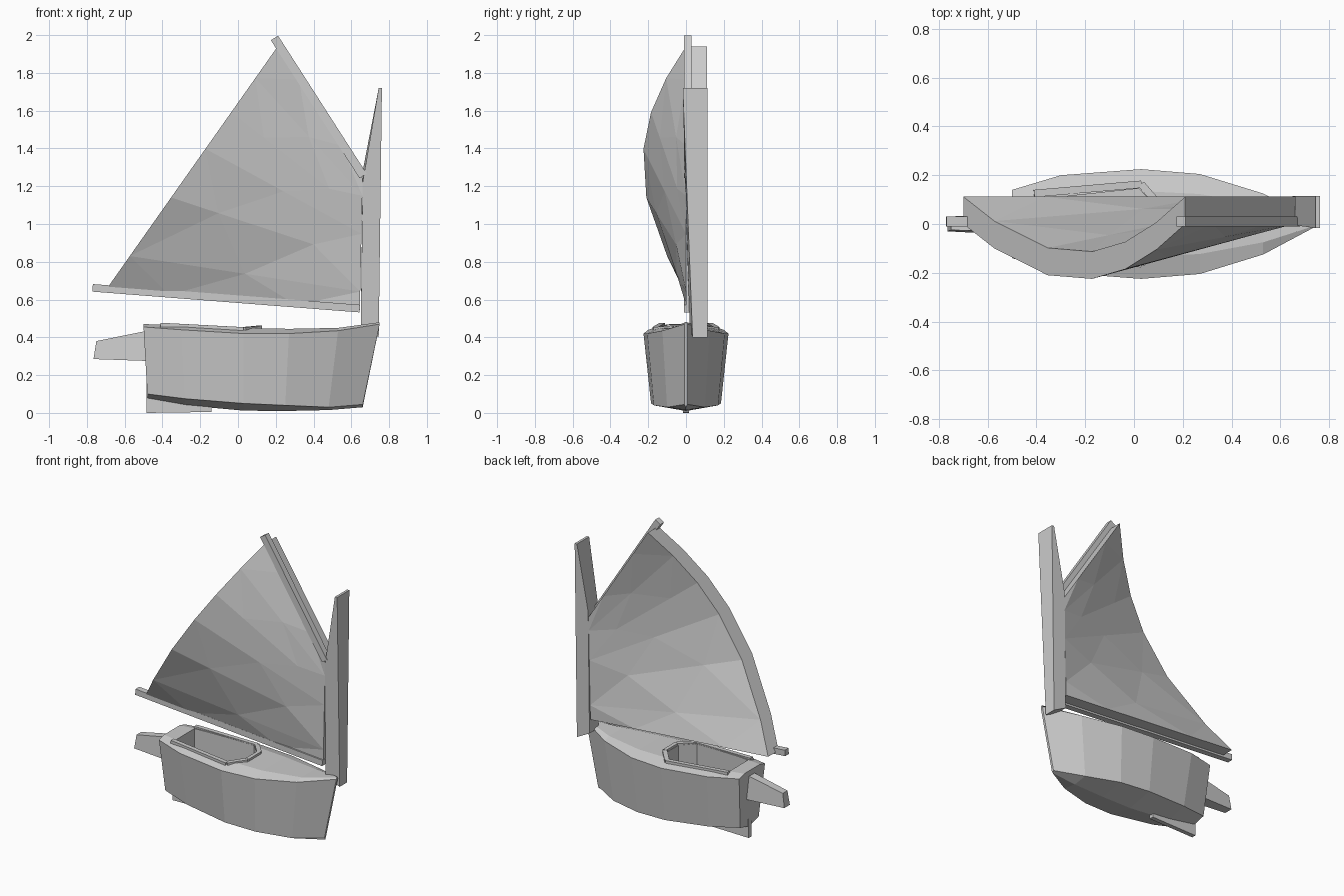
import bpy, bmesh
from mathutils import Vector

if "Cube" in bpy.data.objects:
    bpy.data.objects.remove(bpy.data.objects["Cube"])

grey = bpy.data.materials.new("light grey")
grey.diffuse_color = (0.6, 0.6, 0.6, 1)
grey.use_nodes = True
grey.node_tree.nodes["Principled BSDF"].inputs["Base Color"].default_value = grey.diffuse_color


def make(name, verts, faces):
    me = bpy.data.meshes.new(name)
    me.from_pydata(verts, [], faces)
    bm = bmesh.new()
    bm.from_mesh(me)
    bmesh.ops.recalc_face_normals(bm, faces=bm.faces)
    bm.to_mesh(me)
    bm.free()
    me.materials.append(grey)
    ob = bpy.data.objects.new(name, me)
    bpy.context.collection.objects.link(ob)
    return ob


def loft(name, rings, closed=True):
    """Skin equal-length rings and cap both ends."""
    n, m = len(rings[0]), len(rings)
    faces = [(i * n + j, i * n + (j + 1) % n, (i + 1) * n + (j + 1) % n, (i + 1) * n + j)
             for i in range(m - 1) for j in range(n)]
    faces += [tuple(range(n)), tuple(range((m - 1) * n, m * n))]
    return make(name, [p for r in rings for p in r], faces)


def slab(name, profile, y0, y1):
    """Side profile (x, z) given thickness in y."""
    return loft(name, [[(x, y, z) for x, z in profile] for y in (y0, y1)])


def bar(name, a, b, wy, wz):
    """Box-section bar between two points, with its section square to it."""
    a, b = Vector(a), Vector(b)
    d = (b - a).normalized()
    up = Vector((0, 0, 1))
    side = d.cross(up).normalized() * wy / 2
    up = side.cross(d).normalized() * wz / 2
    return loft(name, [[tuple(p + s * side + t * up) for s, t in
                        ((-1, -1), (1, -1), (1, 1), (-1, 1))] for p in (a, b)])


# hull: x top, x bottom, edge half width, edge z, chine half width, chine z, keel z, deck centre z
stations = [(-0.50, -0.48, 0.14, 0.455, 0.10, 0.10, 0.075, 0.47),
            (-0.30, -0.28, 0.20, 0.44, 0.15, 0.075, 0.04, 0.465),
            (0.03, 0.03, 0.225, 0.42, 0.185, 0.05, 0.012, 0.45),
            (0.27, 0.25, 0.205, 0.42, 0.17, 0.04, 0.01, 0.445),
            (0.53, 0.48, 0.125, 0.435, 0.10, 0.03, 0.015, 0.45),
            (0.75, 0.66, 0.008, 0.47, 0.008, 0.045, 0.03, 0.48)]
rings = []
for xt, xb, w, ze, cw, zc, zk, zd in stations:
    rings.append([(xb, 0, zk), (xb, cw, zc), (xt, w, ze), (xt, w * 0.6, zd),
                  (xt, -w * 0.6, zd), (xt, -w, ze), (xb, -cw, zc)])
hull = loft("hull", rings)

# cockpit well cut into the deck
well = [(-0.40, 0.10), (0.02, 0.145), (0.10, 0.06)]
well += [(x, -y) for x, y in reversed(well)]
cutter = loft("cockpit_cutter", [[(x, y, z) for x, y in well] for z in (0.27, 0.7)])
cutter.hide_render = True
cutter.hide_viewport = True
cut = hull.modifiers.new("cockpit", "BOOLEAN")
cut.object = cutter
cut.solver = "EXACT"

# coaming around the well
rim = [(-0.41, 0.125, 0.463), (0.03, 0.163, 0.440), (0.115, 0.065, 0.448)]
for side, s in (("port", 1), ("starboard", -1)):
    p = [(x, y * s, z) for x, y, z in rim]
    bar("coaming_" + side, p[0], p[1], 0.03, 0.028)
    bar("coaming_bow_" + side, p[1], p[2], 0.03, 0.028)
bar("coaming_front", rim[2], (0.115, -0.065, 0.448), 0.025, 0.03)

# skeg under the stern, and stern bracket
slab("skeg", [(-0.485, 0.0), (-0.14, 0.005), (-0.14, 0.06), (-0.45, 0.25), (-0.485, 0.25)],
     -0.015, 0.015)
loft("stern_bracket", [[(-0.48, -0.045, 0.275), (-0.48, 0.045, 0.275),
                        (-0.48, 0.03, 0.435), (-0.48, -0.03, 0.435)],
                       [(-0.765, -0.03, 0.285), (-0.765, 0.03, 0.285),
                        (-0.75, 0.025, 0.38), (-0.75, -0.025, 0.38)]])

# mainsail: billowing sheet with constant depth, widest along the free edge
belly = [(0, 0), (0.14, 0.10), (0.38, 0.21), (0.58, 0.225), (0.73, 0.185), (0.87, 0.105), (1, 0)]
clew, peak = Vector((-0.70, 0, 0.65)), Vector((0.21, 0, 1.94))
tack, throat = Vector((0.645, 0, 0.545)), Vector((0.66, 0, 1.24))
COLS = 5
front = []
for v, depth in belly:
    a, b = clew.lerp(peak, v), tack.lerp(throat, v)
    for k in range(COLS):
        s = k / (COLS - 1)
        p = a.lerp(b, s)
        front.append((p.x, -depth * (1 - s), p.z))
n = len(front)
rows = len(belly)
verts = front + [(x, y + 0.112, z) for x, y, z in front]
faces = []
for i in range(rows - 1):
    for k in range(COLS - 1):
        a, b, c, d = i * COLS + k, i * COLS + k + 1, (i + 1) * COLS + k + 1, (i + 1) * COLS + k
        tris = [(a, b, c), (a, c, d)] if (i + k) % 2 else [(a, b, d), (b, c, d)]
        for t in tris:
            faces += [t, tuple(q + n for q in t)]
edge = list(range(COLS)) + [i * COLS + COLS - 1 for i in range(1, rows)]
edge += [(rows - 1) * COLS + k for k in range(COLS - 2, -1, -1)]
edge += [i * COLS for i in range(rows - 2, 0, -1)]
for a, b in zip(edge, edge[1:] + edge[:1]):
    faces.append((a, b, b + n, a + n))
make("mainsail", verts, faces)

# boom and gaff spars
bar("boom", (-0.77, 0.01, 0.662), (0.645, 0.01, 0.552), 0.04, 0.04)
bar("gaff", (0.193, 0.01, 1.985), (0.662, 0.01, 1.255), 0.04, 0.045)

# mast at the bow: wide below, tapering to a thin top
low = [(0.745, 0.40), (0.65, 0.45), (0.66, 1.22), (0.745, 1.72), (0.762, 1.72)]
front_y = [0.035, 0.02, -0.005, -0.017, -0.017]
back = [(x, 0.115, z + (0.06 if z == 1.22 else 0)) for x, z in low]
loft("mast", [[(x, y, z) for (x, z), y in zip(low, front_y)], back])
